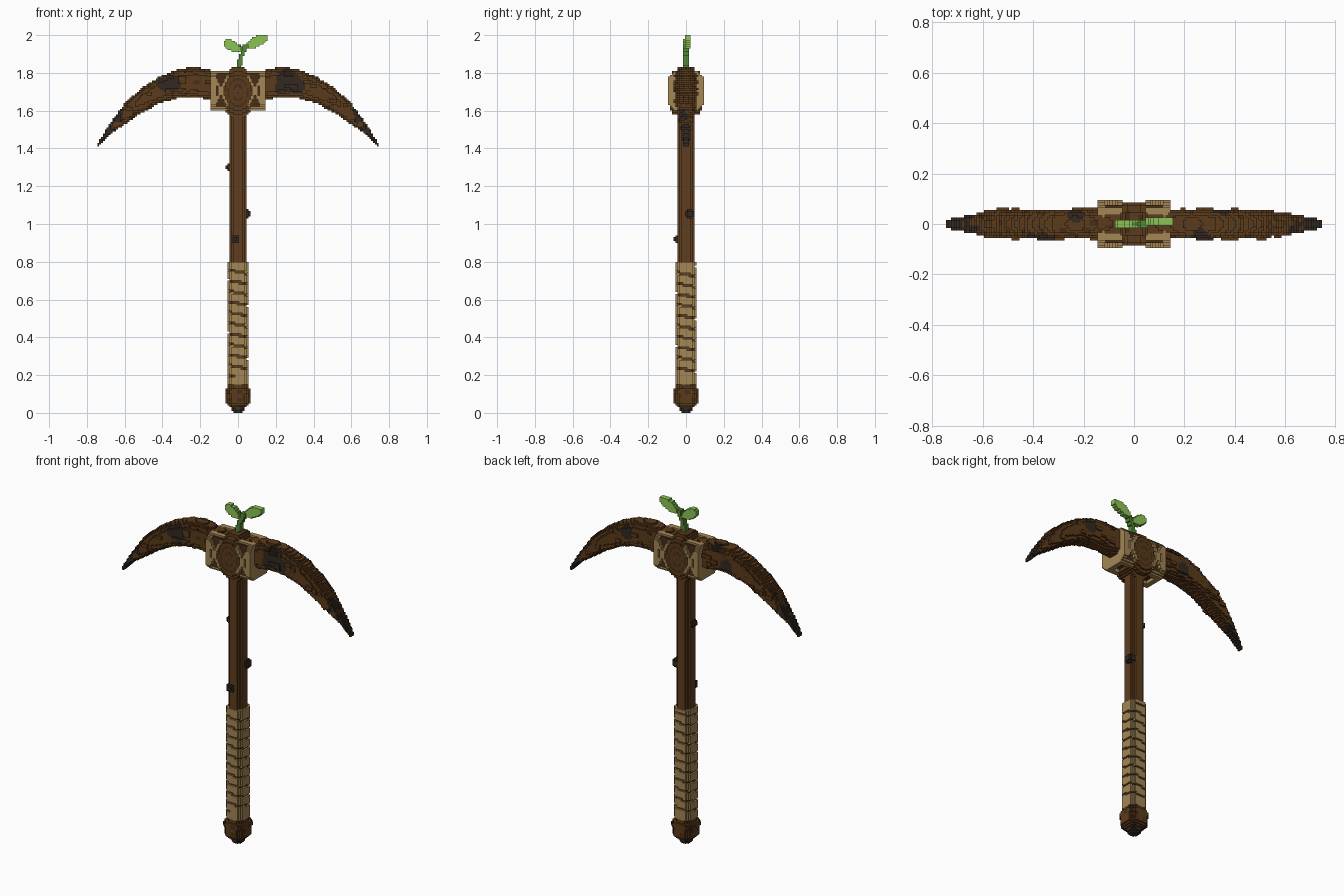
import bpy, bmesh, math
from mathutils import Vector, noise

S = 0.01  # block size

if "Cube" in bpy.data.objects:
    bpy.data.objects.remove(bpy.data.objects["Cube"], do_unlink=True)


def material(name, r, g, b):
    m = bpy.data.materials.new(name)
    m.use_nodes = True
    m.diffuse_color = (r, g, b, 1)
    m.node_tree.nodes["Principled BSDF"].inputs["Base Color"].default_value = (r, g, b, 1)
    return m


WOOD = material("handle wood", .115, .047, .013)
BARK = material("brown bark", .105, .043, .011)
DEEP = material("deep bark", .062, .026, .008)
DARK = material("charred wood", .032, .022, .014)
ROPE = material("tan rope", .37, .24, .09)
LEAF = material("leaf green", .26, .55, .09)
STEM = material("stem green", .09, .25, .035)


def blocks(name, lo, hi, rule):
    """Fill a box with small blocks where rule(x, y, z) gives a material; keep the outer faces."""
    a = [round(v / S) for v in lo]
    b = [round(v / S) for v in hi]
    cells = {}
    for i in range(a[0], b[0] + 1):
        for j in range(a[1], b[1] + 1):
            for k in range(a[2], b[2]):
                m = rule(i * S, j * S, (k + .5) * S)
                if m:
                    cells[i, j, k] = m
    bm = bmesh.new()
    verts, mats = {}, []

    def corner(p):
        if p not in verts:
            verts[p] = bm.verts.new(((p[0] - .5) * S, (p[1] - .5) * S, p[2] * S))
        return verts[p]

    for c, m in cells.items():
        if m not in mats:
            mats.append(m)
        for ax in range(3):
            for side in (0, 1):
                n = list(c)
                n[ax] += 2 * side - 1
                if tuple(n) in cells:
                    continue
                loop = []
                for u, v in ((0, 0), (1, 0), (1, 1), (0, 1)):
                    p = list(c)
                    p[ax] += side
                    p[(ax + 1) % 3] += u
                    p[(ax + 2) % 3] += v
                    loop.append(corner(tuple(p)))
                f = bm.faces.new(loop if side else loop[::-1])
                f.material_index = mats.index(m)
    me = bpy.data.meshes.new(name)
    bm.to_mesh(me)
    bm.free()
    for m in mats:
        me.materials.append(m)
    ob = bpy.data.objects.new(name, me)
    bpy.context.collection.objects.link(ob)


def interp(x, pts):
    for (x0, y0), (x1, y1) in zip(pts, pts[1:]):
        if x <= x1:
            return y0 + (y1 - y0) * max(0, (x - x0) / (x1 - x0))
    return pts[-1][1]


def grain(x, y, z):
    return noise.cell(Vector((x, y, z)))


def near(p, spots):
    return any((Vector(p) - Vector(s[:3])).length < s[3] for s in spots)


# Handle: square shaft with clipped corners
def handle(x, y, z):
    if max(abs(x), abs(y)) < .045 and abs(x) + abs(y) < .065:
        return WOOD


blocks("handle", (-.06, -.06, .12), (.06, .06, 1.6), handle)

# Knots on the shaft
for i, (x, y, z, r) in enumerate([(-.04, 0, 1.3, .024), (.04, .02, 1.055, .028), (-.015, -.04, .92, .024)]):
    blocks(f"knot_{i + 1}", (-.08, -.08, z - .04), (.08, .08, z + .04),
           lambda a, b, c: DARK if near((a, b, c), [(x, y, z, r)]) else None)


# Grip: spiral rope winding with dark grooves
def grip(x, y, z):
    m, d = max(abs(x), abs(y)), abs(x) + abs(y)
    turn = (z / .056 + math.atan2(y, x) / math.tau) % 1
    groove = turn < .2 and .19 < z < .785
    if m < .045 and d < .075:
        return DEEP if groove else ROPE
    if m < .055 and d < .085 and not groove:
        return ROPE


blocks("grip_wrap", (-.06, -.06, .15), (.06, .06, .8), grip)


# Pommel: faceted knob tapering to the foot
def pommel(x, y, z):
    r = interp(z, [(0, .025), (.02, .035), (.055, .066), (.12, .07), (.13, .055), (.15, .05)])
    if max(abs(x), abs(y)) <= r and abs(x) + abs(y) <= r * 1.45:
        low = z < .035 + .02 * noise.noise(Vector((x, y, z)) * 30)
        return DARK if low else DEEP if grain(x / .03, y / .03, z / .02) > .75 else BARK


blocks("pommel", (-.08, -.08, 0), (.08, .08, .15), pommel)

# Blades: curved, tapering horns of rough bark with charred tips
TOP = [(.05, 1.795), (.13, 1.81), (.23, 1.828), (.32, 1.815), (.42, 1.775),
       (.52, 1.71), (.6, 1.635), (.68, 1.525), (.74, 1.43)]
BOTTOM = [(.05, 1.65), (.13, 1.66), (.23, 1.675), (.32, 1.67), (.42, 1.64),
          (.52, 1.585), (.6, 1.53), (.68, 1.475), (.74, 1.415)]
DEPTH = [(.05, .055), (.42, .055), (.55, .05), (.62, .042), (.74, .016)]
SPOTS = {-1: [(-.35, -.05, 1.745, .045), (-.39, -.05, 1.74, .035), (-.23, .04, 1.82, .035),
              (-.3, .05, 1.72, .04)],
         1: [(.26, -.04, 1.76, .06), (.31, -.05, 1.73, .045), (.22, -.05, 1.72, .03),
             (.35, .05, 1.75, .04)]}


def blade(side):
    def rule(x, y, z):
        u = x * side
        t, b, d = interp(u, TOP), interp(u, BOTTOM), interp(u, DEPTH)
        rough = grain(x / .035, math.copysign(9, y), z / .02)
        if rough > .7 and u < .6:
            d += .01
        h = (t - b) / 2 + .003
        if (abs(y) / d) ** 2.6 + (abs(z - (t + b) / 2) / h) ** 2.6 > 1:
            return None
        if u + .08 * noise.noise(Vector((x, y, z)) * 22) > .635 or near((x, y, z), SPOTS[side]):
            return DARK
        return DEEP if grain(x / .03, y / .02, z / .01) > .85 else BARK
    return rule


blocks("left_blade", (.05, -.08, 1.4), (.74, .08, 1.85), blade(1))
blocks("right_blade", (-.74, -.08, 1.4), (-.05, .08, 1.85), blade(-1))


# Head: thick oval burl with growth rings on both faces
def head(x, y, z):
    r = math.hypot(x / .098, (z - 1.695) / .138)
    depth = .088 if r < .72 else .075 if r < .85 else .05
    if r < 1 and abs(y) < depth:
        if r < .72 and abs(y) > .075:
            return DEEP if r * 5 % 1.2 < .35 else BARK
        return DEEP if grain(x / .02, y / .02, z / .03) > .8 else BARK


blocks("head_burl", (-.12, -.1, 1.55), (.12, .1, 1.84), head)


# Lashings: clipped end slab, crossed straps and top covers
def lashing(x, y, z):
    u, w, h = abs(x), abs(y), abs(z - 1.705)
    if w > .092 or h > .105 or w + h > .165:
        return None
    if u > .115:
        return ROPE
    if w > .075:
        return ROPE if abs(h - 2.3 * abs(u - .09)) < .024 else None
    if h > .09 and w > .035:
        return ROPE
    if h < .09:
        return DEEP


blocks("left_lashing", (.05, -.1, 1.59), (.14, .1, 1.82), lashing)
blocks("right_lashing", (-.14, -.1, 1.59), (-.05, .1, 1.82), lashing)


# Sprout: bent stem with two leaves
def stem(x, y, z):
    bend = interp(z, [(1.82, .005), (1.87, .012), (1.94, .04)])
    if abs(y) < .012 and abs(x - bend) < .012:
        return STEM
    if abs(y) < .006 and z > 1.905 and abs(x + z - 1.945) < .012:
        return STEM


def leaf(cx, cz, cy, length, width, slope):
    c, s = math.cos(slope), math.sin(slope)

    def rule(x, y, z):
        a = (x - cx) * c + (z - cz) * s
        b = (z - cz) * c - (x - cx) * s
        if (a / length) ** 2 + (b / width) ** 2 < 1 and abs(y - cy) < .012:
            return LEAF
    return rule


blocks("sprout_stem", (-.02, -.02, 1.82), (.06, .02, 1.95), stem)
blocks("left_leaf", (.02, -.03, 1.9), (.16, .03, 2), leaf(.1, 1.967, .01, .066, .027, .53))
blocks("right_leaf", (-.1, -.03, 1.9), (.04, .03, 2), leaf(-.03, 1.943, 0, .052, .027, -.5))
